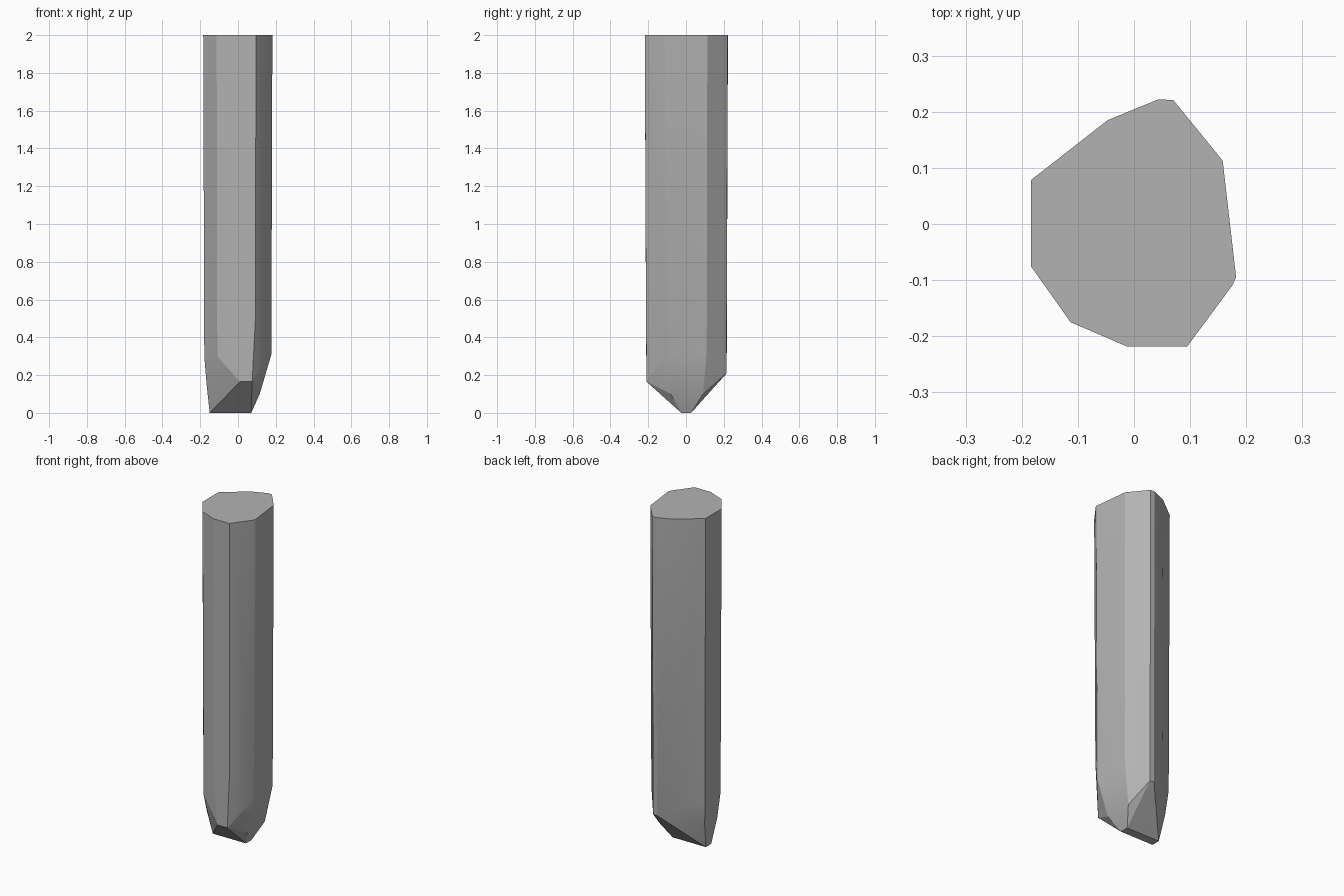
import bpy
import bmesh
from math import radians

default_cube = bpy.data.objects.get("Cube")
if default_cube:
    bpy.data.objects.remove(default_cube)


def make_material(name, color):
    """Create one flat colour for viewport and render."""
    material = bpy.data.materials.new(name)
    material.use_nodes = True
    material.diffuse_color = color
    shader = material.node_tree.nodes["Principled BSDF"]
    shader.inputs["Base Color"].default_value = color
    shader.inputs["Roughness"].default_value = 0.8
    return material


def make_hull(name, points, material):
    """Wrap points in a convex faceted solid and merge coplanar triangles."""
    mesh = bpy.data.meshes.new(name)
    bm = bmesh.new()
    for point in points:
        bm.verts.new(point)
    hull = bmesh.ops.convex_hull(bm, input=bm.verts[:])
    unused = [v for v in hull["geom_interior"] if isinstance(v, bmesh.types.BMVert)]
    bmesh.ops.delete(bm, geom=unused, context="VERTS")
    bmesh.ops.dissolve_limit(bm, angle_limit=radians(1),
                             verts=bm.verts[:], edges=bm.edges[:])
    bmesh.ops.recalc_face_normals(bm, faces=bm.faces[:])
    bm.to_mesh(mesh)
    bm.free()
    mesh.materials.append(material)
    obj = bpy.data.objects.new(name, mesh)
    bpy.context.collection.objects.link(obj)
    return obj


# Irregular shaft outline: x, y, and the height where each side edge ends
outline = [
    (0.182, -0.095, 0.31), (0.158, 0.113, 0.32),
    (0.07, 0.221, 0.21), (0.043, 0.222, 0.21),
    (-0.047, 0.185, 0.25), (-0.184, 0.078, 0.3),
    (-0.184, -0.075, 0.3), (-0.113, -0.175, 0.3),
    (-0.013, -0.218, 0.4), (0.095, -0.218, 0.5),
    (0.175, -0.11, 0.31),
]
top_height = 2.0
taper = 0.97

shaft_top = [(x, y, top_height) for x, y, end in outline]
shaft_end = [(x * taper, y * taper, end) for x, y, end in outline]

# Chisel tip: front bevel corners, shoulders and the narrow bottom edge
front_bevel = [(x, -0.209, 0.165) for x in (0.01, 0.075)]
shoulders = [(0.115, 0.09, 0.1), (0.115, -0.08, 0.1),
             (-0.166, 0.06, 0.15), (-0.166, -0.06, 0.15)]
bottom_edge = [(x, y, 0) for x in (-0.15, 0.07) for y in (-0.025, 0.027)]

grey = make_material("plain grey", (0.45, 0.45, 0.45, 1))
stake = make_hull("pointed_stake",
                  shaft_top + shaft_end + front_bevel + shoulders + bottom_edge, grey)

# Soften the shallow facets while keeping the main edges crisp
bpy.ops.object.select_all(action="DESELECT")
stake.select_set(True)
bpy.context.view_layer.objects.active = stake
bpy.ops.object.shade_smooth_by_angle(angle=radians(20))
